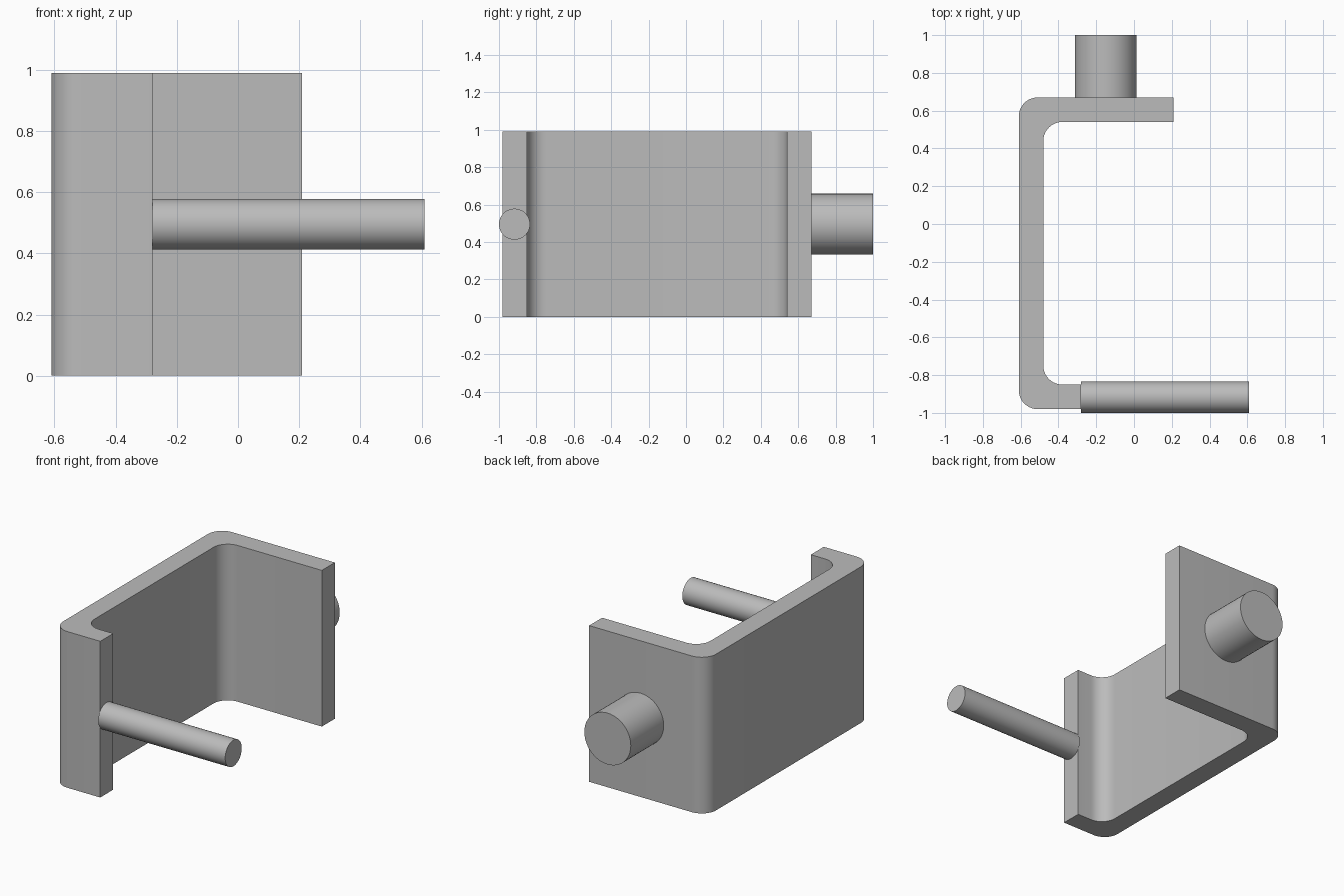
import bpy, bmesh, math
from mathutils import Vector, Matrix

cube = bpy.data.objects.get("Cube")
if cube:
    bpy.data.objects.remove(cube, do_unlink=True)

grey = bpy.data.materials.new("plain grey")
grey.use_nodes = True
colour = (0.5, 0.5, 0.5, 1)
grey.diffuse_color = colour
grey.node_tree.nodes["Principled BSDF"].inputs["Base Color"].default_value = colour

HEIGHT = 0.99
FILLET = 0.1


def finish(name, bm):
    bmesh.ops.recalc_face_normals(bm, faces=bm.faces)
    mesh = bpy.data.meshes.new(name)
    bm.to_mesh(mesh)
    bm.free()
    mesh.materials.append(grey)
    obj = bpy.data.objects.new(name, mesh)
    bpy.context.collection.objects.link(obj)
    bpy.ops.object.select_all(action='DESELECT')
    obj.select_set(True)
    bpy.context.view_layer.objects.active = obj
    bpy.ops.object.shade_smooth_by_angle(angle=math.radians(30))
    return obj


def round_corner(corner, a, b, radius, steps=10):
    """Arc that rounds a square corner between directions a and b."""
    corner, a, b = Vector(corner), Vector(a), Vector(b)
    centre = corner + (a + b) * radius
    points = []
    for i in range(steps + 1):
        t = math.pi / 2 * i / steps
        points.append(centre - b * radius * math.cos(t) - a * radius * math.sin(t))
    return points


def rod(name, start, end, radius):
    start, end = Vector(start), Vector(end)
    axis = end - start
    place = Matrix.Translation((start + end) / 2) @ axis.to_track_quat('Z', 'Y').to_matrix().to_4x4()
    bm = bmesh.new()
    bmesh.ops.create_cone(bm, cap_ends=True, segments=48, radius1=radius,
                          radius2=radius, depth=axis.length, matrix=place)
    return finish(name, bm)


# Bent plate: C-shaped outline with rounded bends, extruded upwards
E, W, N, S = (1, 0), (-1, 0), (0, 1), (0, -1)
outline = [Vector((-0.28, -0.98))]
outline += round_corner((-0.61, -0.98), E, N, FILLET)
outline += round_corner((-0.61, 0.67), S, E, FILLET)
outline += [Vector((0.21, 0.67)), Vector((0.21, 0.54))]
outline += round_corner((-0.48, 0.54), E, S, FILLET)
outline += round_corner((-0.48, -0.85), N, E, FILLET)
outline.append(Vector((-0.28, -0.85)))
bm = bmesh.new()
base = bm.faces.new([bm.verts.new((p.x, p.y, 0)) for p in outline])
raised = bmesh.ops.extrude_face_region(bm, geom=[base], use_keep_orig=True)
top = [v for v in raised["geom"] if isinstance(v, bmesh.types.BMVert)]
bmesh.ops.translate(bm, verts=top, vec=(0, 0, HEIGHT))
finish("bent_plate", bm)

# Long thin rod on the short arm, thick peg on the back arm
rod("front_rod", (-0.28, -0.917, HEIGHT / 2), (0.61, -0.917, HEIGHT / 2), 0.083)
rod("back_peg", (-0.15, 0.67, HEIGHT / 2), (-0.15, 1.0, HEIGHT / 2), 0.163)
